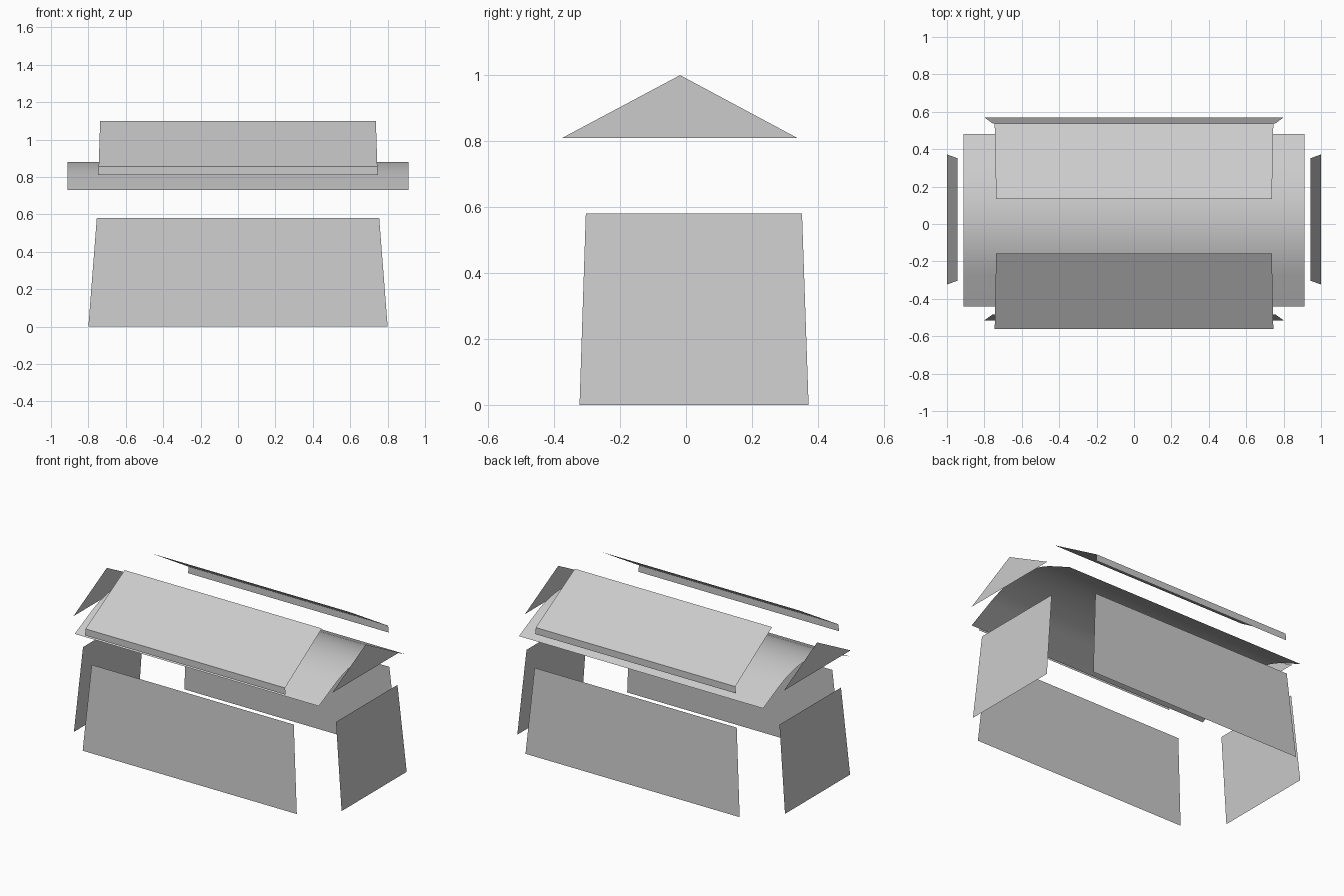
import bpy

if "Cube" in bpy.data.objects:
    bpy.data.objects.remove(bpy.data.objects["Cube"])


def make(name, verts, faces, smooth=False):
    mesh = bpy.data.meshes.new(name)
    mesh.from_pydata(verts, [], faces)
    mesh.update()
    obj = bpy.data.objects.new(name, mesh)
    bpy.context.collection.objects.link(obj)
    for p in mesh.polygons:
        p.use_smooth = smooth
    return obj


QUAD = [(0, 1, 2, 3)]
WALL_H = 0.58

# Long walls: lean inwards and taper towards the top
for name, y0, y1 in (("front_wall", -0.515, -0.483), ("back_wall", 0.57, 0.537)):
    quad = [(-0.8, y0, 0), (0.8, y0, 0), (0.755, y1, WALL_H), (-0.755, y1, WALL_H)]
    make(name, quad if y0 < 0 else quad[::-1], QUAD)

for side, s in (("left", -1), ("right", 1)):
    # End walls
    quad = [(s, -0.323, 0), (s, 0.372, 0),
            (0.945 * s, 0.352, WALL_H), (0.945 * s, -0.304, WALL_H)]
    make(side + "_wall", quad if s > 0 else quad[::-1], QUAD)
    # Gable triangles
    tri = [(0.967 * s, -0.375, 0.81), (0.967 * s, 0.337, 0.81), (0.967 * s, -0.018, 1.0)]
    make(side + "_gable", tri if s > 0 else tri[::-1], [(0, 1, 2)])

# Roof panels: a sloping sheet with a short lip along the eave
MID_Y = -0.012
for name, s in (("front_roof_panel", -1), ("back_roof_panel", 1)):
    rows = [(0.75, 0.55, 0.81), (0.745, 0.55, 0.855), (0.737, 0.146, 1.10)]
    verts = [(sx * w, MID_Y + s * y, z) for w, y, z in rows for sx in (-1, 1)]
    faces = [(0, 1, 3, 2), (2, 3, 5, 4)]
    make(name, verts, faces if s < 0 else [f[::-1] for f in faces])

# Inner roof shell: straight slopes blended by a rounded ridge
HALF, ROUND, SLOPE, TOP = 0.46, 0.295, 0.48, 0.88


def shell_z(y):
    a = abs(y)
    if a < ROUND:
        return TOP - SLOPE * a * a / (2 * ROUND)
    return TOP - SLOPE * (a - ROUND / 2)


N = 16
ys = [-HALF] + [-ROUND + 2 * ROUND * i / N for i in range(N + 1)] + [HALF]
verts = [(x, y + 0.02, shell_z(y)) for y in ys for x in (-0.912, 0.912)]
faces = [(2 * i, 2 * i + 1, 2 * i + 3, 2 * i + 2) for i in range(len(ys) - 1)]
make("inner_roof_shell", verts, faces, smooth=True)
